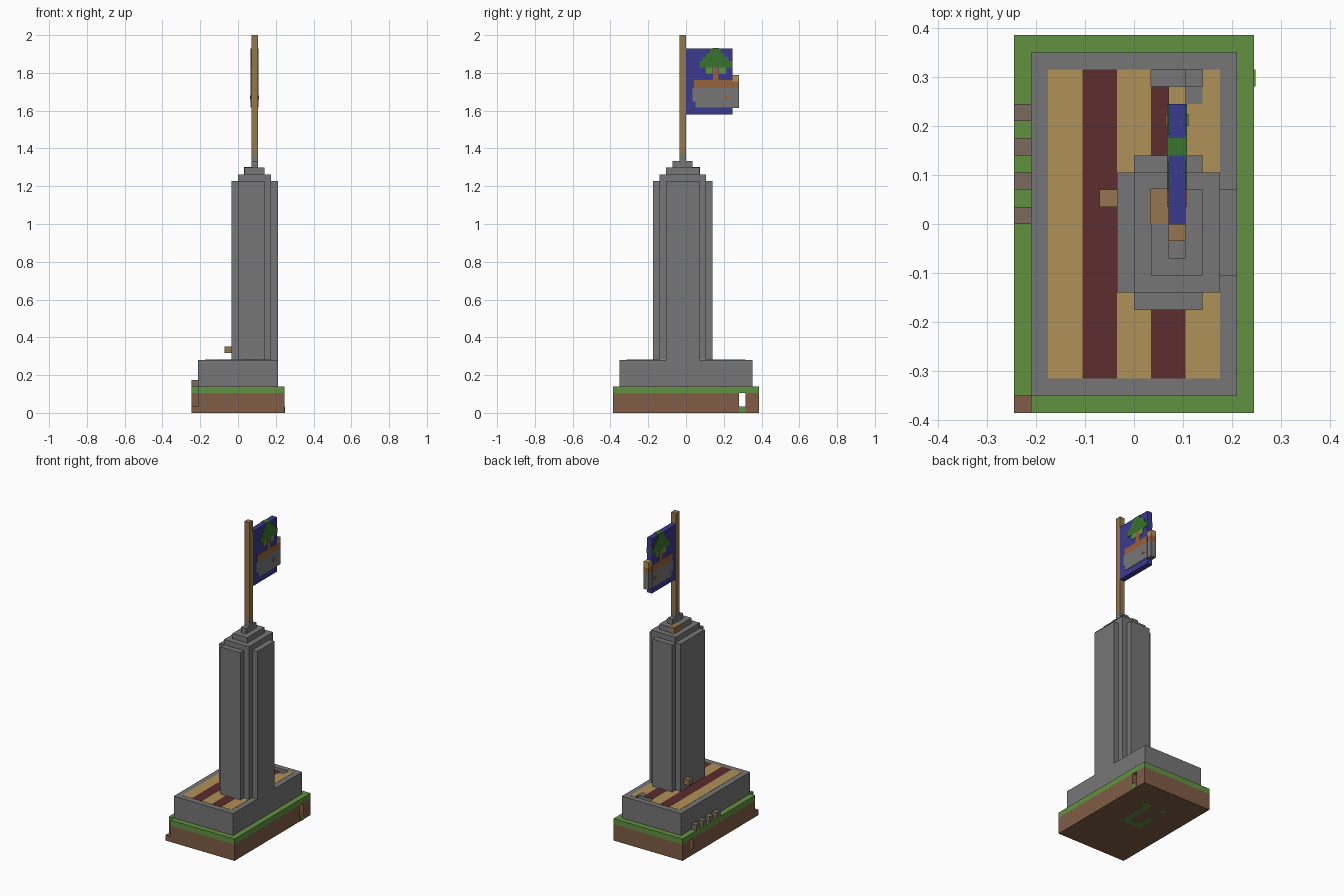
import bpy
import bmesh

cube = bpy.data.objects.get("Cube")
if cube:
    bpy.data.objects.remove(cube, do_unlink=True)

U = 2 / 57          # edge of one building block
THIN = 0.08         # thickness of painted plates, in blocks


def srgb(c):
    c /= 255
    return c / 12.92 if c <= 0.04045 else ((c + 0.055) / 1.055) ** 2.4


def material(name, *rgb):
    m = bpy.data.materials.new(name)
    m.use_nodes = True
    color = tuple(srgb(c) for c in rgb) + (1,)
    m.diffuse_color = color
    m.node_tree.nodes["Principled BSDF"].inputs["Base Color"].default_value = color
    return m


stone = material("stone grey", 118, 118, 118)
grass = material("grass green", 97, 145, 65)
dirt = material("dirt brown", 128, 93, 70)
sand = material("sand tan", 176, 145, 88)
carpet = material("dark red", 93, 45, 46)
wood = material("pole wood", 148, 118, 78)
taupe = material("taupe", 120, 106, 94)
blue = material("flag blue", 58, 58, 142)
leaf = material("leaf green", 58, 114, 46)
bark = material("bark orange", 150, 98, 62)


def prism(name, mat, outline, z0, z1):
    """Extrude a plan outline, given in blocks, between two heights."""
    bm = bmesh.new()
    base = [bm.verts.new(((x - 7) * U, (y - 11) * U, z0 * U)) for x, y in outline]
    face = bm.faces.new(base)
    top = bmesh.ops.extrude_face_region(bm, geom=[face])["geom"]
    verts = [v for v in top if isinstance(v, bmesh.types.BMVert)]
    bmesh.ops.translate(bm, verts=verts, vec=(0, 0, (z1 - z0) * U))
    bmesh.ops.recalc_face_normals(bm, faces=bm.faces[:])
    mesh = bpy.data.meshes.new(name)
    bm.to_mesh(mesh)
    bm.free()
    mesh.materials.append(mat)
    obj = bpy.data.objects.new(name, mesh)
    bpy.context.collection.objects.link(obj)
    return obj


def box(name, mat, x, y, z):
    outline = [(x[0], y[0]), (x[1], y[0]), (x[1], y[1]), (x[0], y[1])]
    return prism(name, mat, outline, *z)


# Ground slab with a missing front corner and a tunnel through the back
box("dirt_floor", dirt, (0, 14), (0, 22), (0, 1))
prism("dirt_front", dirt, [(1, 0), (14, 0), (14, 19), (0, 19), (0, 1), (1, 1)], 1, 3)
box("dirt_back", dirt, (0, 14), (20, 22), (1, 3))
prism("grass_layer", grass, [(1, 0), (14, 0), (14, 22), (0, 22), (0, 1), (1, 1)], 3, 4)
box("tunnel_sill", grass, (14, 14 + THIN), (19, 20), (0, 1))

# Moss patches under the slab
for x, y in (((8, 9), (10, 16)), ((5, 8), (10, 11)), ((5, 6), (11, 14)),
             ((8, 10), (16, 17)), ((5, 6), (16, 17)), ((5, 6), (13, 14))):
    box("moss_patch", grass, x, y, (-THIN / 4, 0.02))

# Plinth with a stairwell sunk into its top
plinth = box("plinth", stone, (1, 13), (1, 21), (4, 8))
for x, z in (((8, 10.01), 6), ((10, 11), 7)):
    cutter = box("stairwell_cutter", stone, x, (19, 20), (z, 9))
    cutter.hide_render = True
    cutter.hide_set(True)
    cut = plinth.modifiers.new("stairwell", "BOOLEAN")
    cut.operation = "DIFFERENCE"
    cut.solver = "EXACT"
    cut.object = cutter

# Striped floor
for mat, x, end in ((sand, (2, 4), 20), (carpet, (4, 6), 20), (sand, (6, 8), 20),
                    (carpet, (8, 10), 19), (sand, (10, 11), 18), (sand, (11, 12), 20)):
    box("floor_stripe", mat, x, (2, end), (8 - THIN, 8 + THIN / 2))

# Row of blocks along the plinth
for y in range(11, 18, 2):
    box("side_step", taupe, (0, 1), (y, y + 1), (4, 5))

# Tower with stepped corners
prism("tower", stone, [(6, 7), (7, 7), (7, 6), (11, 6), (11, 7), (12, 7), (12, 8), (13, 8),
                       (13, 13), (12, 13), (12, 14), (11, 14), (11, 15), (7, 15),
                       (7, 14), (6, 14)], 8, 35)
box("tower_knob", wood, (5, 6), (12, 13), (9, 10))

# Stepped roof
box("roof_lower", stone, (7, 12), (7, 14), (35, 36))
box("roof_middle", stone, (8, 11), (8, 13), (36, 37))
box("roof_hatch", wood, (8 - THIN, 9), (11, 13 + THIN), (36, 37 + THIN))
box("roof_upper", stone, (9, 10), (9, 12), (37, 38))
box("pole_foot", stone, (9, 10), (10, 11), (38, 39))
box("pole", wood, (9, 10), (10, 11), (39, 57))

# Flag with a block hanging past its free edge
box("flag", blue, (9, 10), (11, 18), (45, 55))
box("flag_tip_stone", stone, (9, 10), (18, 19), (46, 49))
box("flag_tip_earth", bark, (9, 10), (18, 19), (49, 50))
box("flag_tip_sand", sand, (9, 10), (18, 19), (50, 51))
box("flag_top_leaf", leaf, (9, 10), (15, 16), (55 - THIN, 55 + THIN))

# Painted tree scene, wrapped over both faces of the flag
scene = (("crown_top", leaf, (14.6, 16.2), (54.3, 55)),
         ("crown_upper", leaf, (14, 16.8), (53.7, 54.3)),
         ("crown_middle", leaf, (13.5, 17.4), (53.1, 53.7)),
         ("crown_lower", leaf, (13, 18), (52.1, 53.1)),
         ("crown_left", grass, (14, 15), (51.2, 52.1)),
         ("crown_right", grass, (16, 17), (51.2, 52.1)),
         ("trunk", bark, (15.1, 15.9), (50.2, 52.1)),
         ("earth", bark, (12.2, 18), (49, 50.2)),
         ("rock_upper", stone, (12, 18), (47, 49)),
         ("rock_lower", stone, (12.4, 18), (46.1, 47)),
         )
for name, mat, y, z in scene:
    box("flag_" + name, mat, (9 - THIN, 10 + THIN), y, z)
box("flag_ore", bark, (9 - 2 * THIN, 10 + 2 * THIN), (16.7, 17.4), (47.3, 47.9))
